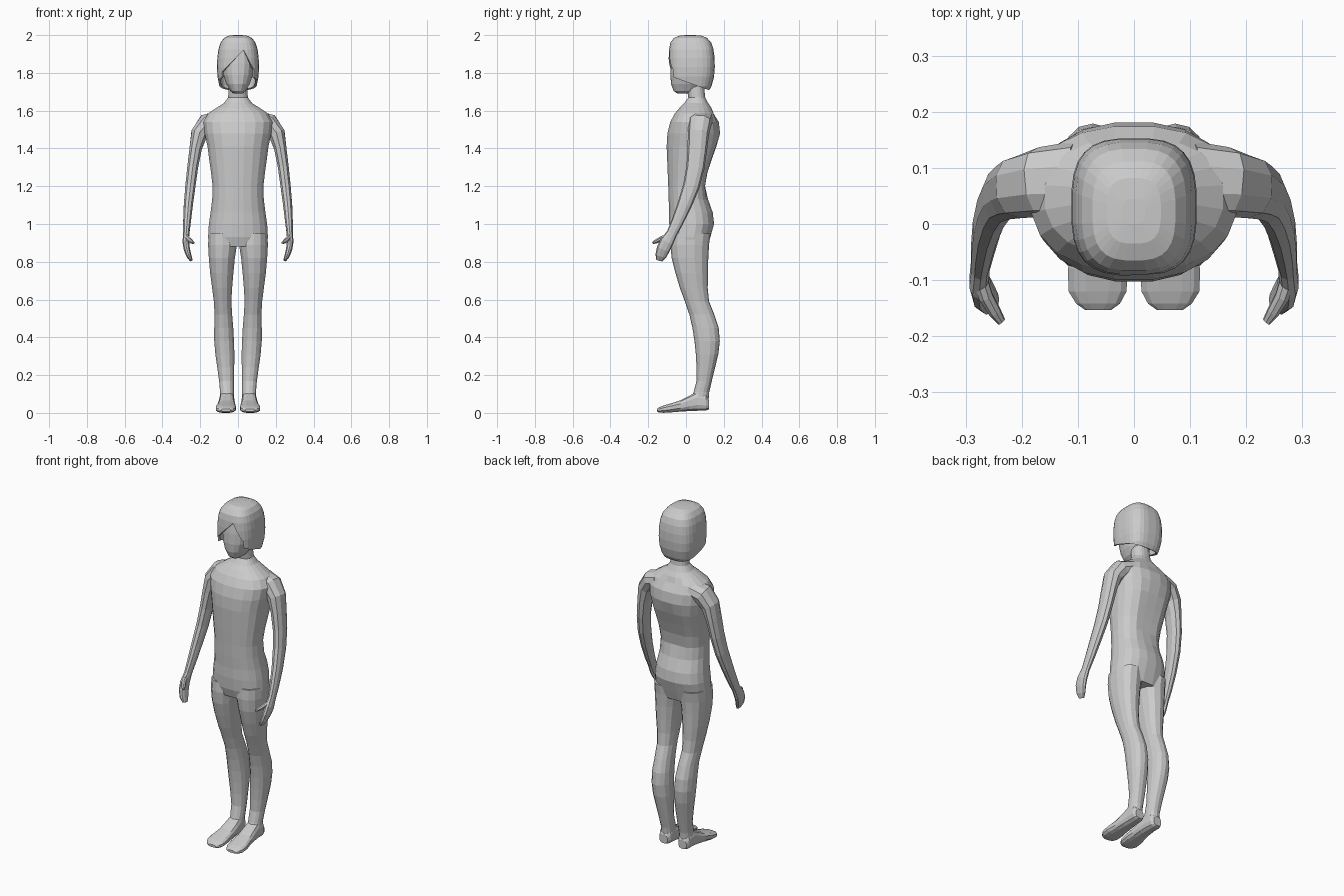
import bpy, bmesh, math
from mathutils import Vector

skin = bpy.data.materials.new("plain grey")
skin.diffuse_color = (0.6, 0.6, 0.6, 1)


def power(v, e):
    return math.copysign(abs(v) ** e, v)


def outline(n, e):
    """Unit rounded-box outline with n points."""
    pts = []
    for i in range(n):
        a = 2 * math.pi * (i + 0.5) / n
        pts.append((power(math.cos(a), 2 / e), power(math.sin(a), 2 / e)))
    return pts


def loft(name, rings, mirror=False):
    """Skin a list of rings of points and cap both ends."""
    bm = bmesh.new()
    loops = [[bm.verts.new(p) for p in ring] for ring in rings]
    n = len(loops[0])
    for a, b in zip(loops, loops[1:]):
        for i in range(n):
            j = (i + 1) % n
            bm.faces.new((a[i], a[j], b[j], b[i]))
    bm.faces.new(loops[0])
    bm.faces.new(loops[-1])
    bmesh.ops.recalc_face_normals(bm, faces=bm.faces)
    me = bpy.data.meshes.new(name)
    bm.to_mesh(me)
    bm.free()
    me.materials.append(skin)
    ob = bpy.data.objects.new(name, me)
    bpy.context.collection.objects.link(ob)
    if mirror:
        ob.modifiers.new("mirror", 'MIRROR').use_mirror_merge = False
    return ob


def level_rings(rows, n, e, along_y=False):
    """Rows are (level, x0, x1, other0, other1); levels run along z or y."""
    out = []
    for lv, x0, x1, b0, b1 in rows:
        ring = []
        for u, v in outline(n, e):
            x = (x0 + x1) / 2 + u * (x1 - x0) / 2
            b = (b0 + b1) / 2 + v * (b1 - b0) / 2
            ring.append((x, lv, b) if along_y else (x, b, lv))
        out.append(ring)
    return out


def path_rings(rows, n, e):
    """Rows are (x, y, z, half thickness, half depth) along a limb."""
    pts = [Vector(r[:3]) for r in rows]
    out = []
    for i, r in enumerate(rows):
        t = (pts[min(i + 1, len(pts) - 1)] - pts[max(i - 1, 0)]).normalized()
        depth = Vector((0, 1, 0))
        depth = (depth - t * depth.dot(t)).normalized()
        side = t.cross(depth)
        out.append([pts[i] + side * u * r[3] + depth * v * r[4] for u, v in outline(n, e)])
    return out


def centred(rows):
    return [(z, -w, w, f, b) for z, w, f, b in rows]


# Torso with neck: height, half width, front, back
torso = level_rings(centred([
    (0.88, 0.155, -0.07, 0.115), (0.93, 0.160, -0.085, 0.13), (1.00, 0.156, -0.09, 0.15),
    (1.06, 0.147, -0.09, 0.143), (1.13, 0.138, -0.093, 0.118), (1.20, 0.136, -0.095, 0.11),
    (1.27, 0.144, -0.098, 0.122), (1.34, 0.154, -0.101, 0.145), (1.41, 0.163, -0.104, 0.17),
    (1.48, 0.178, -0.10, 0.182), (1.54, 0.185, -0.085, 0.175), (1.585, 0.160, -0.06, 0.155),
    (1.615, 0.115, -0.035, 0.135), (1.64, 0.075, -0.01, 0.118), (1.67, 0.053, 0.012, 0.102),
    (1.74, 0.048, 0.0, 0.095)]), 20, 2.3)
# Shallow groove down the spine
for ring in torso[5:12]:
    for i, (x, y, z) in enumerate(ring):
        if abs(x) < 0.035 and y > 0.05:
            ring[i] = (x, y - 0.008, z)
loft("torso", torso)

# Legs: height, inner, outer, front, back
loft("leg", level_rings([
    (0.95, 0.012, 0.157, -0.08, 0.13), (0.89, 0.004, 0.160, -0.083, 0.122),
    (0.82, 0.015, 0.156, -0.076, 0.118), (0.74, 0.023, 0.149, -0.056, 0.116),
    (0.66, 0.030, 0.138, -0.032, 0.115), (0.59, 0.034, 0.129, -0.006, 0.122),
    (0.52, 0.030, 0.125, 0.018, 0.150), (0.45, 0.024, 0.127, 0.034, 0.173),
    (0.38, 0.020, 0.127, 0.045, 0.179), (0.31, 0.018, 0.121, 0.052, 0.171),
    (0.24, 0.019, 0.111, 0.056, 0.154), (0.17, 0.020, 0.101, 0.056, 0.137),
    (0.11, 0.021, 0.096, 0.040, 0.123), (0.06, 0.022, 0.096, 0.02, 0.119)], 14, 2.2), True)

# Feet: position from heel to toe, inner, outer, sole, top
loft("foot", level_rings([
    (0.122, 0.036, 0.088, 0.018, 0.07), (0.105, 0.024, 0.098, 0.012, 0.10),
    (0.06, 0.020, 0.099, 0.010, 0.115), (0.02, 0.017, 0.102, 0.009, 0.093),
    (-0.03, 0.014, 0.109, 0.006, 0.067), (-0.08, 0.010, 0.119, 0.002, 0.051),
    (-0.12, 0.012, 0.118, 0.0, 0.039), (-0.142, 0.024, 0.104, 0.002, 0.030),
    (-0.153, 0.040, 0.088, 0.007, 0.022)], 12, 2.8, True), True)

# Arms with flat hands
loft("arm", path_rings([
    (0.10, 0.08, 1.553, 0.048, 0.068), (0.165, 0.075, 1.533, 0.053, 0.062),
    (0.205, 0.066, 1.48, 0.046, 0.056), (0.224, 0.060, 1.40, 0.034, 0.052),
    (0.240, 0.050, 1.30, 0.030, 0.048), (0.252, 0.028, 1.20, 0.028, 0.044),
    (0.263, -0.008, 1.10, 0.025, 0.038), (0.270, -0.046, 1.01, 0.021, 0.032),
    (0.274, -0.075, 0.95, 0.017, 0.028), (0.276, -0.102, 0.905, 0.018, 0.036),
    (0.271, -0.120, 0.868, 0.017, 0.036), (0.260, -0.133, 0.832, 0.014, 0.030),
    (0.248, -0.140, 0.808, 0.008, 0.018)], 10, 2.3), True)
loft("thumb", path_rings([
    (0.275, -0.095, 0.935, 0.012, 0.016), (0.264, -0.130, 0.922, 0.013, 0.014),
    (0.248, -0.157, 0.908, 0.011, 0.012), (0.236, -0.174, 0.900, 0.006, 0.008)], 8, 2), True)

# Head under the hair
loft("head", level_rings(centred([
    (1.69, 0.022, -0.045, 0.03), (1.705, 0.042, -0.066, 0.07), (1.74, 0.062, -0.079, 0.10),
    (1.79, 0.080, -0.083, 0.12), (1.85, 0.088, -0.080, 0.125), (1.91, 0.082, -0.072, 0.12),
    (1.95, 0.06, -0.05, 0.10)]), 18, 2.3))

# Bobbed hair: boxy cap
hair = loft("hair", level_rings(centred([
    (1.69, 0.082, -0.06, 0.112), (1.73, 0.099, -0.08, 0.136), (1.78, 0.109, -0.088, 0.149),
    (1.83, 0.112, -0.091, 0.153), (1.88, 0.110, -0.092, 0.152), (1.925, 0.104, -0.090, 0.146),
    (1.96, 0.093, -0.083, 0.134), (1.985, 0.074, -0.065, 0.112),
    (1.997, 0.048, -0.035, 0.082), (2.0, 0.02, 0.0, 0.045)]), 28, 3))
bm = bmesh.new()
bm.from_mesh(hair.data)


def cut(co, no, clear=False):
    bmesh.ops.bisect_plane(bm, geom=bm.verts[:] + bm.edges[:] + bm.faces[:],
                           plane_co=co, plane_no=no, clear_inner=clear)


# Sloped hem, then a fringe parted off-centre around the face
cut((0, -0.09, 1.785), (0, 0.36, 1), True)
part = Vector((0.03, 0, 1.92))
lines = [Vector((-1.0, 0, 1.0)), Vector((1.9, 0, 1.0))]
for no in lines:
    cut(part, no)
for s in (-1, 1):
    cut((s * 0.084, 0, 0), (1, 0, 0))
face_area = []
for f in bm.faces:
    c = f.calc_center_median()
    if c.y < -0.02 and abs(c.x) < 0.084 and all((c - part).dot(no) < 0 for no in lines):
        face_area.append(f)
bmesh.ops.delete(bm, geom=face_area, context='FACES')
bm.to_mesh(hair.data)
bm.free()
shell = hair.modifiers.new("thickness", 'SOLIDIFY')
shell.thickness = 0.012
shell.offset = -1
